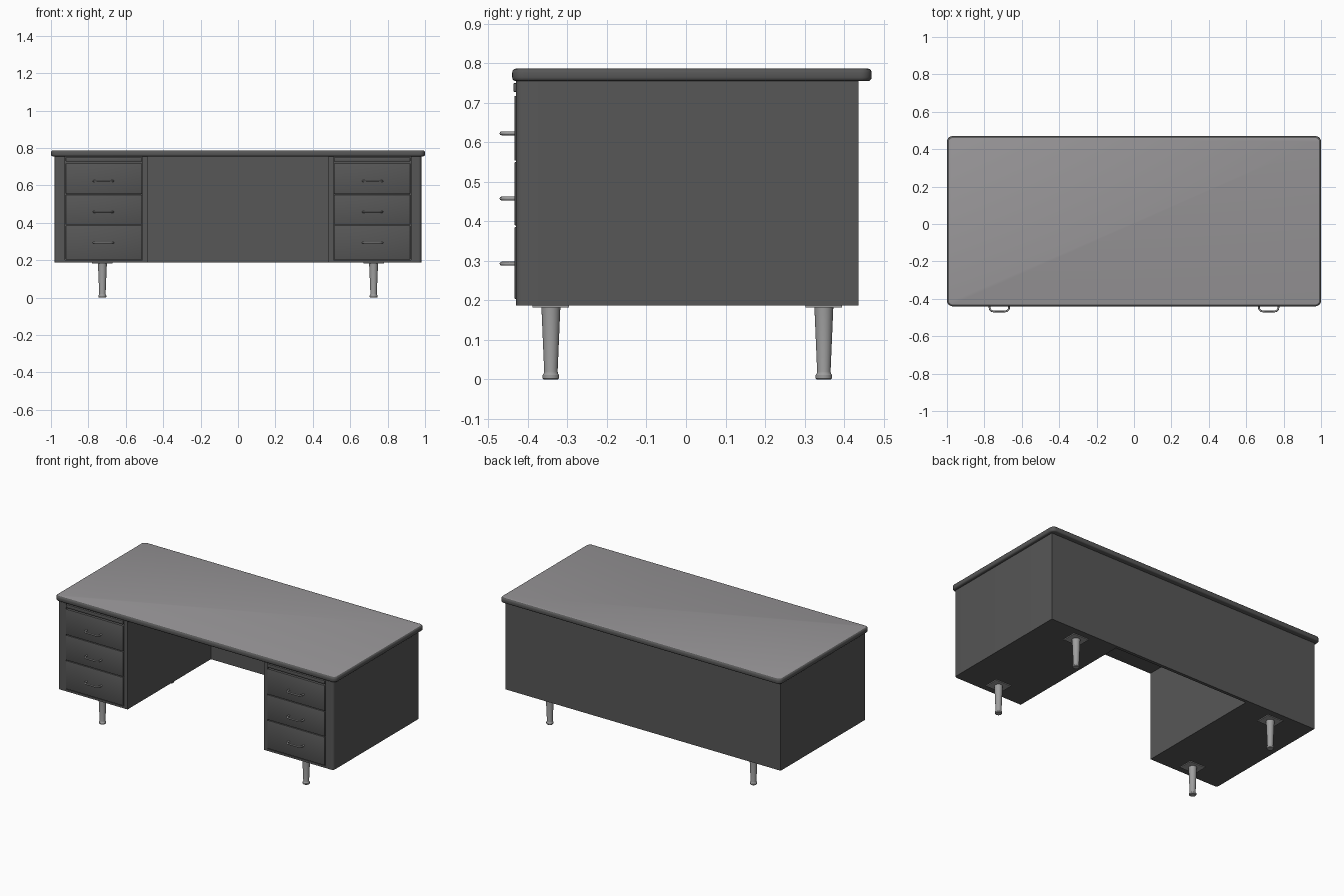
import bpy, bmesh, math
from mathutils import Matrix, Vector

cube = bpy.data.objects.get("Cube")
if cube:
    bpy.data.objects.remove(cube, do_unlink=True)


def material(name, rgb):
    m = bpy.data.materials.new(name)
    m.use_nodes = True
    m.diffuse_color = (*rgb, 1)
    bsdf = next(n for n in m.node_tree.nodes if n.type == 'BSDF_PRINCIPLED')
    bsdf.inputs["Base Color"].default_value = (*rgb, 1)
    return m


PAINT = material("charcoal_paint", (0.095, 0.095, 0.095))
LAMINATE = material("grey_laminate", (0.32, 0.31, 0.32))
METAL = material("brushed_metal", (0.34, 0.34, 0.34))


def finish(name, bm, *mats):
    bmesh.ops.recalc_face_normals(bm, faces=bm.faces)
    me = bpy.data.meshes.new(name)
    bm.to_mesh(me)
    bm.free()
    for m in mats:
        me.materials.append(m)
    for p in me.polygons:
        p.use_smooth = True
    me.set_sharp_from_angle(angle=math.radians(35))
    ob = bpy.data.objects.new(name, me)
    bpy.context.collection.objects.link(ob)
    return ob


def box(name, lo, hi, mat, bevel=0.0):
    lo, hi = Vector(lo), Vector(hi)
    bm = bmesh.new()
    bmesh.ops.create_cube(bm, size=1, matrix=Matrix.Translation((lo + hi) / 2)
                          @ Matrix.Diagonal((*(hi - lo), 1)))
    if bevel:
        bmesh.ops.bevel(bm, geom=bm.edges[:], offset=bevel, segments=2,
                        profile=0.5, affect='EDGES')
    return finish(name, bm, mat)


def prism(outline, z0, z1):
    bm = bmesh.new()
    base = bm.faces.new([bm.verts.new((x, y, z0)) for x, y in outline])
    out = bmesh.ops.extrude_face_region(bm, geom=[base])
    verts = [g for g in out["geom"] if isinstance(g, bmesh.types.BMVert)]
    bmesh.ops.translate(bm, verts=verts, vec=(0, 0, z1 - z0))
    bmesh.ops.recalc_face_normals(bm, faces=bm.faces)
    return bm


def arc(cx, cy, r, start, end, n=6):
    angles = [math.radians(start + (end - start) * i / n) for i in range(n + 1)]
    return [(cx + r * math.cos(a), cy + r * math.sin(a)) for a in angles]


# Desk top: rounded slab with a laminate surface and a soft painted rim
R = 0.03
FRONT, BACK = -0.44, 0.47
outline = (arc(1 - R, FRONT + R, R, -90, 0) + arc(1 - R, BACK - R, R, 0, 90)
           + arc(R - 1, BACK - R, R, 90, 180) + arc(R - 1, FRONT + R, R, 180, 270))
bm = prism(outline, 0.755, 0.787)
rim = [e for e in bm.edges if any(abs(f.normal.z) > 0.9 for f in e.link_faces)]
bmesh.ops.bevel(bm, geom=rim, offset=0.01, segments=3, profile=0.5, affect='EDGES')
bm.normal_update()
for f in bm.faces:
    f.material_index = 1 if f.normal.z > 0.98 else 0
finish("desk_top", bm, PAINT, LAMINATE)

# Body: pedestals, drawer bays, kneehole and back panel from one plan outline
Y0, Y1, W = -0.43, 0.437, 0.98
BOTTOM = 0.187
BAY_IN, BAY_OUT, KNEE = 0.51, 0.925, 0.485
half = ([(KNEE, 0.417), (KNEE, Y0), (BAY_IN, Y0), (BAY_IN, Y0 + 0.03),
         (BAY_OUT, Y0 + 0.03), (BAY_OUT, Y0)]
        + arc(W - 0.015, Y0 + 0.015, 0.015, -90, 0, 4) + [(W, Y1)])
body = half + [(-x, y) for x, y in reversed(half)]
finish("body", prism(body, BOTTOM, 0.757), PAINT)


def leg(name, x, y):
    profile = [(0, 0), (0.018, 0), (0.021, 0.003), (0.021, 0.011), (0.018, 0.015),
               (0.017, 0.02), (0.024, 0.184), (0, 0.184)]
    bm = bmesh.new()
    verts = [bm.verts.new((r, 0, z)) for r, z in profile]
    edges = [bm.edges.new(p) for p in zip(verts, verts[1:])]
    bmesh.ops.spin(bm, geom=verts + edges, cent=(0, 0, 0), axis=(0, 0, 1),
                   angle=math.tau, steps=24)
    bmesh.ops.remove_doubles(bm, verts=bm.verts, dist=0.0001)
    bmesh.ops.translate(bm, verts=bm.verts, vec=(x, y, 0))
    finish(name, bm, METAL)
    box(name + "_plate", (x - 0.055, y - 0.046, 0.182),
        (x + 0.055, y + 0.046, BOTTOM + 0.001), METAL)


def handle(name, x, z):
    cu = bpy.data.curves.new(name, 'CURVE')
    cu.dimensions = '3D'
    cu.bevel_depth = 0.005
    cu.bevel_resolution = 2
    cu.use_fill_caps = True
    path = ([(-0.052, 0)] + arc(-0.032, -0.015, 0.02, 180, 270)
            + arc(0.032, -0.015, 0.02, -90, 0) + [(0.052, 0)])
    sp = cu.splines.new('POLY')
    sp.points.add(len(path) - 1)
    for p, (px, py) in zip(sp.points, path):
        p.co = (x + px, Y0 - 0.002 + py, z, 1)
    cu.materials.append(METAL)
    bpy.context.collection.objects.link(bpy.data.objects.new(name, cu))


# Drawers, pull-out boards, handles and legs for each pedestal
DRAWERS = [("upper", 0.554, 0.718, 0.623), ("middle", 0.39, 0.55, 0.458),
           ("lower", 0.204, 0.386, 0.293)]
GAP = 0.004
for side, s in (("left", 1), ("right", -1)):
    def span(a, b):
        return sorted((s * a, s * b))

    x0, x1 = span(BAY_IN + GAP, BAY_OUT - GAP)
    for label, z0, z1, hz in DRAWERS:
        box(f"{side}_{label}_drawer", (x0, Y0 - 0.004, z0),
            (x1, Y0 + 0.032, z1), PAINT, 0.002)
        handle(f"{side}_{label}_handle", s * 0.72, hz)
    box(f"{side}_pull_out_board", (x0, Y0 - 0.007, 0.728),
        (x1, Y0 + 0.032, 0.75), PAINT, 0.002)
    r0, r1 = span(BAY_IN, BAY_OUT)
    box(f"{side}_bottom_rail", (r0, Y0, BOTTOM), (r1, Y0 + 0.031, 0.2), PAINT)
    for end, y in (("front", -0.342), ("back", 0.349)):
        leg(f"{side}_{end}_leg", s * 0.725, y)
